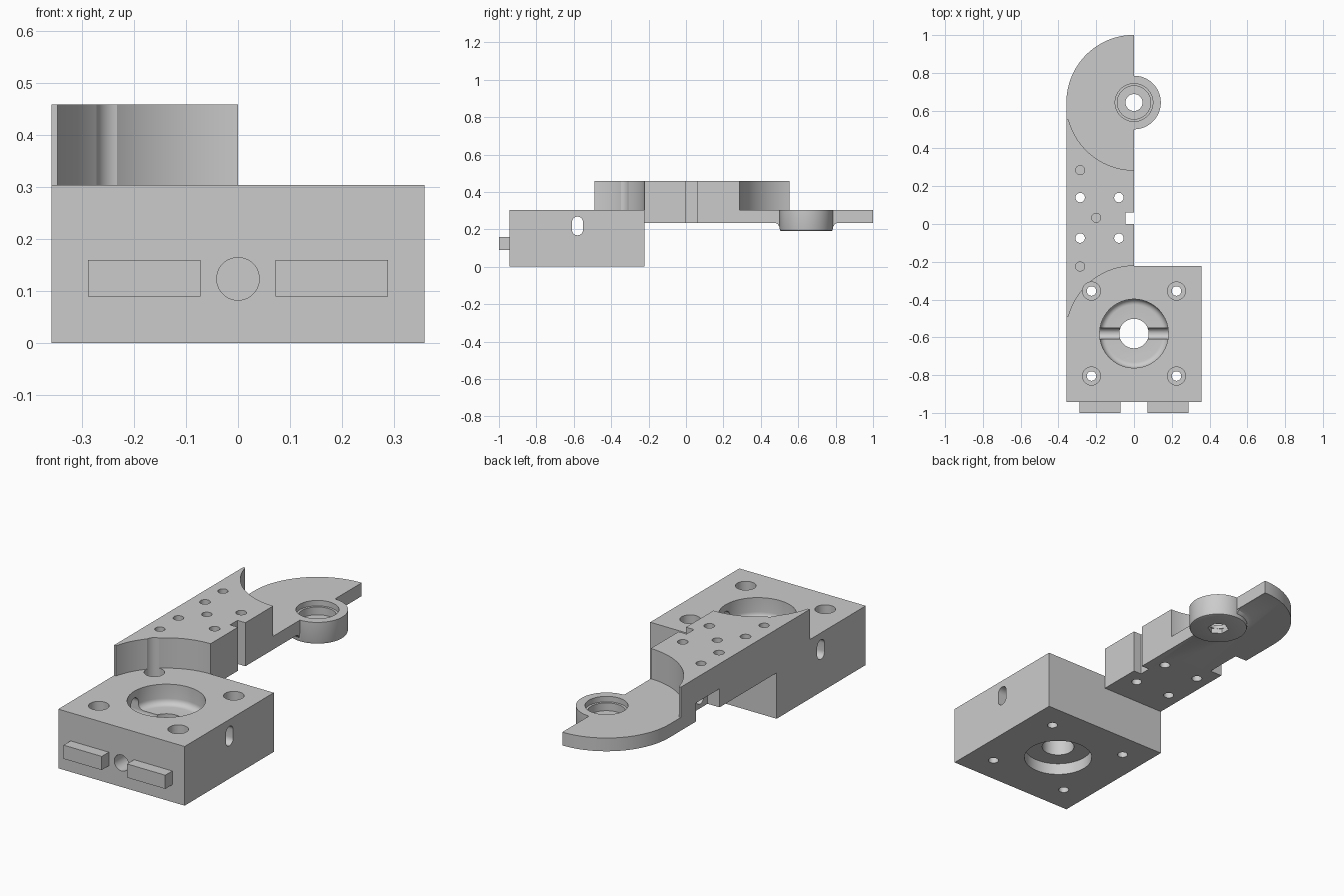
import bpy, bmesh, math
from mathutils import Matrix, Vector

old = bpy.data.objects.get("Cube")
if old:
    bpy.data.objects.remove(old, do_unlink=True)

grey = bpy.data.materials.new("machined_grey")
grey.use_nodes = True
grey.diffuse_color = (0.6, 0.6, 0.6, 1)
grey.node_tree.nodes["Principled BSDF"].inputs["Base Color"].default_value = grey.diffuse_color

R = 0.358                  # half width, also the radius of the round ends
BORE = (0, -0.58)          # axis of the large bore
PIVOT = (0, 0.643)         # axis of the pivot boss
BASE_TOP, ARM_LOW, ARM_TOP = 0.303, 0.235, 0.458


def finish(bm, name):
    bmesh.ops.recalc_face_normals(bm, faces=bm.faces)
    mesh = bpy.data.meshes.new(name)
    bm.to_mesh(mesh)
    bm.free()
    mesh.materials.append(grey)
    ob = bpy.data.objects.new(name, mesh)
    bpy.context.scene.collection.objects.link(ob)
    return ob


def stack(rings, name):
    """Closed solid skinned through rings of equal length."""
    bm = bmesh.new()
    loops = [[bm.verts.new(p) for p in ring] for ring in rings]
    n = len(loops[0])
    for a, b in zip(loops, loops[1:]):
        for i in range(n):
            j = (i + 1) % n
            bm.faces.new((a[i], a[j], b[j], b[i]))
    bm.faces.new(loops[0][::-1])
    bm.faces.new(loops[-1])
    return finish(bm, name)


def prism(outline, z0, z1, name="cutter"):
    return stack([[(x, y, z) for x, y in outline] for z in (z0, z1)], name)


def box(x0, x1, y0, y1, z0, z1, name="cutter"):
    return prism([(x0, y0), (x1, y0), (x1, y1), (x0, y1)], z0, z1, name)


def arc(centre, r, a0, a1, n=32):
    angles = [math.radians(a0 + (a1 - a0) * i / n) for i in range(n + 1)]
    return [(centre[0] + r * math.cos(a), centre[1] + r * math.sin(a)) for a in angles]


def lathe(centre, profile, name="cutter", n=64):
    half = 180 / n
    return stack([[(x, y, z) for x, y in arc(centre, r, half, 360 + half, n)[:-1]]
                  for r, z in profile], name)


def hole(centre, r, z0, z1, n=32):
    return lathe(centre, [(r, z0), (r, z1)], n=n)


def turn(ob, axis, location):
    ob.data.transform(Matrix.Translation(Vector(location)) @ Matrix.Rotation(math.pi / 2, 4, axis))
    return ob


def combine(ob, others, operation="DIFFERENCE"):
    for other in others:
        mod = ob.modifiers.new("bool", "BOOLEAN")
        mod.operation, mod.solver, mod.object = operation, "EXACT", other
        bpy.context.view_layer.update()
        done = bpy.data.meshes.new_from_object(ob.evaluated_get(bpy.context.evaluated_depsgraph_get()))
        ob.modifiers.clear()
        ob.data = done
        bpy.data.objects.remove(other, do_unlink=True)


def smooth(ob):
    bpy.ops.object.select_all(action="DESELECT")
    ob.select_set(True)
    bpy.context.view_layer.objects.active = ob
    bpy.ops.object.shade_smooth_by_angle(angle=math.radians(30))


SCREWS = [(sx * 0.225, BORE[1] + sy * 0.225) for sx in (-1, 1) for sy in (-1, 1)]

# Base block with stepped bore, screw holes, side slot and front hole
base = box(-R, R, -0.943, -0.222, 0, BASE_TOP, "base_block")
fillet = [(0.182 - 0.03 * (1 - math.cos(a)), 0.23 - 0.03 * math.sin(a))
          for a in (math.pi / 2 * i / 6 for i in range(6, -1, -1))]
cuts = [lathe(BORE, fillet + [(0.182, 0.4)]),
        hole(BORE, 0.078, -0.1, 0.4, 48),
        hole(BORE, 0.165, -0.1, 0.06, 64)]
for c in SCREWS:
    cuts += [hole(c, 0.025, -0.1, 0.4), hole(c, 0.048, 0.2, 0.4)]
slot = prism(arc((0, 0.02), 0.03, 0, 180, 12) + arc((0, -0.02), 0.03, 180, 360, 12), -0.5, 0.5)
turn(slot, "Y", (0, 0, 0))
cuts.append(turn(slot, "X", (0, BORE[1], 0.218)))
cuts.append(turn(hole((0, 0), 0.041, -0.12, 0.2), "X", (0, -0.82, 0.123)))
combine(base, cuts)
smooth(base)

# Locating keys on the front
for side, x in (("left", 0.18), ("right", -0.18)):
    box(x - 0.108, x + 0.108, -1.0, -0.943, 0.089, 0.159, side + "_front_key")

# Arm: one long bar with a rounded end, hollowed around the bore and the pivot
arm = prism([(0, -0.55), (-R, -0.55)] + arc(PIVOT, R, 180, 90), ARM_LOW, ARM_TOP, "arm")
front_end, back_start = BORE[1] + 0.09, PIVOT[1] - 0.09
combine(arm, [
    prism(arc(BORE, R, 90, 165.5)
          + [(-0.5, front_end), (-0.5, -0.7), (0.1, -0.7), (0.1, BORE[1] + R)], 0.1, 0.6),
    box(-0.5, 0.1, -0.7, -0.222, 0.1, BASE_TOP),
    prism(arc(PIVOT, R, 194.5, 270)
          + [(0.1, PIVOT[1] - R), (0.1, 1.2), (-0.5, 1.2), (-0.5, back_start)], BASE_TOP, 0.6)])

# Pivot boss with rounded rim, flared into the underside of the plate
boss = lathe(PIVOT, [(0.13, 0.19), (0.139, 0.193), (0.142, 0.202), (0.142, BASE_TOP)])
flare_profile = [(0.135, 0.205), (0.145, 0.215), (0.152, 0.227), (0.168, 0.236), (0.168, 0.25)]
flare = stack([[(x, y, z) for x, y in arc(PIVOT, r, 91, 269)] for r, z in flare_profile], "flare")
combine(arm, [boss, flare], "UNION")

# Pivot seat, hexagonal recess, edge notch, side pocket and arm holes
cuts = [hole(PIVOT, 0.1, 0.275, 0.4, 48),
        hole(PIVOT, 0.088, 0.235, 0.28, 48),
        hole(PIVOT, 0.045, 0.1, 0.26),
        hole(PIVOT, 0.052, 0.1, 0.215, 6),
        box(-0.045, 0.1, 0.0, 0.06, 0.1, 0.6),
        box(-0.5, -0.29, 0.24, 0.43, 0.1, 0.33),
        turn(hole((0, 0), 0.028, -0.1, 0.1), "Y", (-0.29, 0.3, 0.285)),
        hole(SCREWS[1], 0.048, 0.2, 0.6)]
for y in (-0.075, 0.14):
    cuts += [hole((x, y), 0.025, 0.1, 0.6) for x in (-0.285, -0.08)]
cuts += [hole(c, 0.024, 0.36, 0.6) for c in ((-0.285, 0.285), (-0.285, -0.225), (-0.2, 0.033))]
combine(arm, cuts)
smooth(arm)
